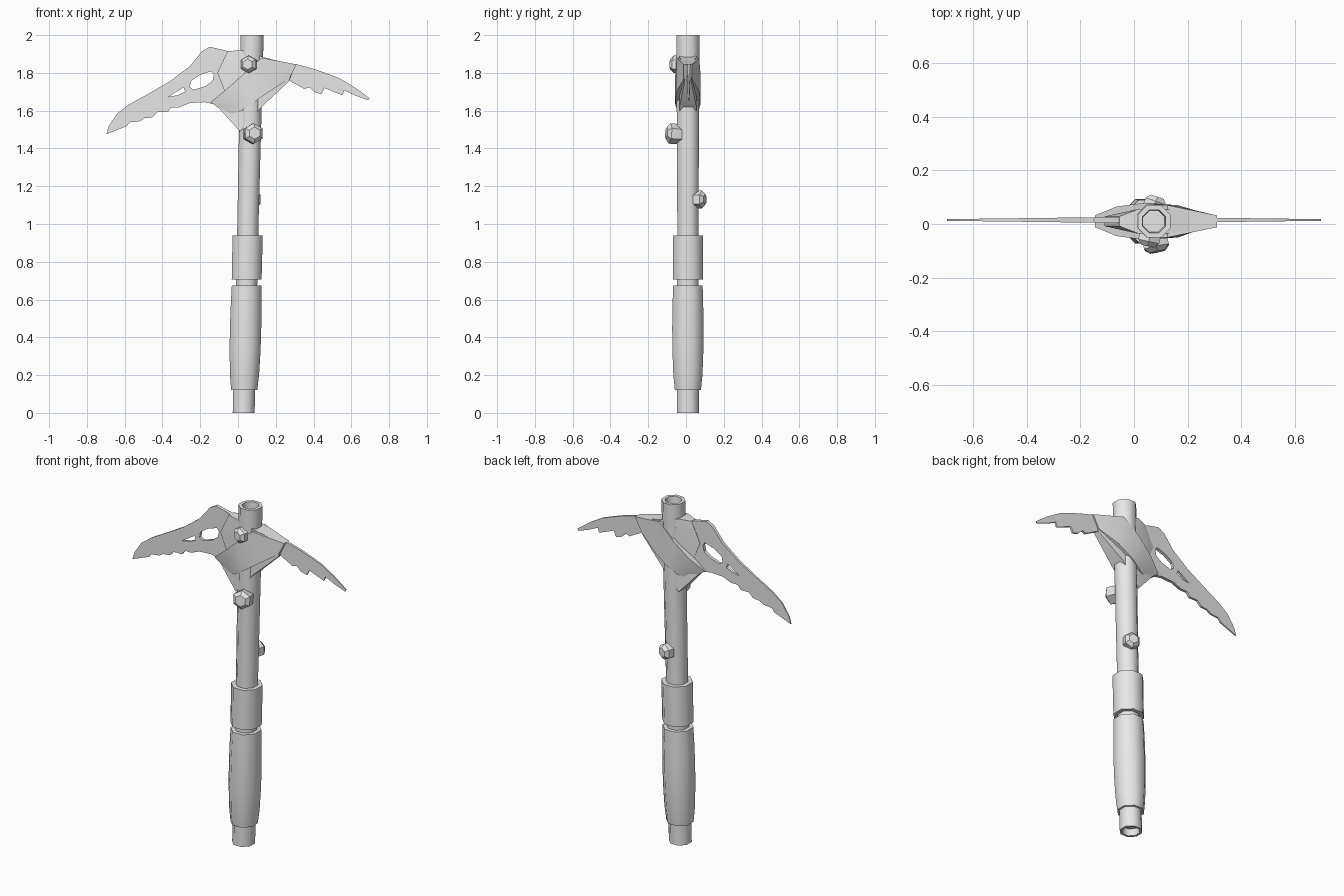
import bpy, bmesh, math
from mathutils import Vector, Matrix

cube = bpy.data.objects.get("Cube")
if cube:
    bpy.data.objects.remove(cube, do_unlink=True)

metal = bpy.data.materials.new("light_grey")
metal.use_nodes = True
GREY = (0.8, 0.8, 0.8, 1)
metal.diffuse_color = GREY
next(n for n in metal.node_tree.nodes if n.type == 'BSDF_PRINCIPLED').inputs["Base Color"].default_value = GREY

MID_Y = 0.01


def shaft_x(z):
    """Centre of the slightly leaning handle at a height."""
    return 0.03 + 0.0225 * z


def finish(bm, name, angle=50):
    bmesh.ops.recalc_face_normals(bm, faces=bm.faces[:])
    mesh = bpy.data.meshes.new(name)
    bm.to_mesh(mesh)
    bm.free()
    mesh.materials.append(metal)
    for p in mesh.polygons:
        p.use_smooth = True
    mesh.set_sharp_from_angle(angle=math.radians(angle))
    obj = bpy.data.objects.new(name, mesh)
    bpy.context.collection.objects.link(obj)
    return obj


def lathe(bm, profile, sides):
    """Polygonal turned solid; radii are measured to the flats."""
    k = 1 / math.cos(math.pi / sides)
    rings = []
    for r, z in profile:
        rings.append([bm.verts.new((r * k * math.cos((i + 0.5) * math.tau / sides),
                                    r * k * math.sin((i + 0.5) * math.tau / sides), z))
                      for i in range(sides)])
    for a, b in zip(rings, rings[1:]):
        for i in range(sides):
            j = (i + 1) % sides
            bm.faces.new((a[i], a[j], b[j], b[i]))
    bm.faces.new(rings[0][::-1])
    bm.faces.new(rings[-1])


def handle_part(name, profile):
    bm = bmesh.new()
    lathe(bm, profile, 8)
    for v in bm.verts:
        v.co.x += shaft_x(v.co.z)
        v.co.y += MID_Y
    finish(bm, name)


def bolt(name, z, direction, reach, r):
    bm = bmesh.new()
    lathe(bm, [(r * 0.8, 0), (r, reach - 0.05), (r, reach - 0.018), (r * 0.6, reach)], 6)
    turn = Vector(direction).to_track_quat('Z', 'Y').to_matrix().to_4x4()
    bm.transform(Matrix.Translation((shaft_x(z), MID_Y, z)) @ turn)
    finish(bm, name, 25)


def loft(name, stations, angle):
    """Closed shell through rows of (x, z) points, each row with a half thickness."""
    bm = bmesh.new()
    rings = []
    for pts, h in stations:
        front = [bm.verts.new((x, MID_Y - h, z)) for x, z in pts]
        back = [bm.verts.new((x, MID_Y + h, z)) for x, z in reversed(pts)]
        rings.append(front + back)
    n = len(rings[0])
    for a, b in zip(rings, rings[1:]):
        for i in range(n):
            j = (i + 1) % n
            bm.faces.new((a[i], a[j], b[j], b[i]))
    bm.faces.new(rings[0])
    bm.faces.new(rings[-1])
    finish(bm, name, angle)


def blade(name, loops):
    """Thin plate with optional holes, thinning towards the tip."""
    bm = bmesh.new()
    edges = []
    for pts in loops:
        vs = [bm.verts.new((x, 0, z)) for x, z in pts]
        edges += [bm.edges.new((vs[i - 1], vs[i])) for i in range(len(vs))]
    bmesh.ops.triangle_fill(bm, edges=edges, use_beauty=True, use_dissolve=False)
    old = bm.verts[:]
    bmesh.ops.extrude_face_region(bm, geom=bm.faces[:], use_keep_orig=True)
    old = set(old)
    for v in bm.verts:
        h = 0.012 - 0.009 * min(abs(v.co.x) / 0.7, 1)
        v.co.y = 0.015 + (-h if v in old else h)
    finish(bm, name, 30)


# Handle: hollow-ended shaft, grip and sleeve
handle_part("shaft", [(0.042, 0.04), (0.045, 0), (0.058, 0), (0.056, 1.0), (0.059, 1.6),
                      (0.061, 2.0), (0.043, 2.0), (0.04, 1.96)])
handle_part("grip", [(0.069, 0.12), (0.077, 0.2), (0.082, 0.33), (0.083, 0.45),
                     (0.081, 0.58), (0.078, 0.675)])
handle_part("sleeve", [(0.079, 0.705), (0.08, 0.94)])

# Bolts around the shaft
bolt("upper_bolt", 1.845, (-0.22, -1, 0), 0.095, 0.04)
bolt("middle_bolt", 1.47, (0.22, -1, 0.1), 0.117, 0.047)
bolt("lower_bolt", 1.13, (0.35, 1, 0), 0.097, 0.041)

# Head: collar plate behind a diagonal wrap
loft("head_collar", [
    ([(-0.055, 1.915), (-0.11, 1.8), (-0.07, 1.7), (-0.13, 1.645)], 0.018),
    ([(0.015, 1.92), (0.01, 1.8), (0.01, 1.7), (0.01, 1.49)], 0.045),
    ([(0.13, 1.885), (0.13, 1.8), (0.13, 1.7), (0.125, 1.62)], 0.045),
    ([(0.3, 1.84), (0.29, 1.81), (0.28, 1.79), (0.27, 1.755)], 0.017)], 40)
loft("diagonal_wrap", [
    ([(-0.145, 1.645), (-0.1, 1.612), (-0.055, 1.58)], 0.022),
    ([(-0.065, 1.71), (-0.03, 1.65), (0.01, 1.595)], 0.055),
    ([(0.025, 1.79), (0.045, 1.71), (0.07, 1.635)], 0.067),
    ([(0.125, 1.88), (0.145, 1.79), (0.165, 1.7)], 0.06),
    ([(0.31, 1.845), (0.29, 1.805), (0.27, 1.77)], 0.022)], 40)

# Long blade with two slots and a toothed lower edge
blade("long_blade", [
    [(-0.697, 1.475), (-0.685, 1.517), (-0.64, 1.585), (-0.575, 1.634), (-0.47, 1.692),
     (-0.36, 1.756), (-0.255, 1.835), (-0.19, 1.915), (-0.15, 1.938), (-0.07, 1.92),
     (-0.02, 1.9), (-0.02, 1.62), (-0.09, 1.62), (-0.125, 1.634), (-0.18, 1.645),
     (-0.255, 1.64), (-0.31, 1.618), (-0.352, 1.618), (-0.373, 1.592), (-0.425, 1.592),
     (-0.452, 1.565), (-0.495, 1.56), (-0.52, 1.544), (-0.574, 1.538), (-0.59, 1.517)],
    [(-0.25, 1.756), (-0.2, 1.79), (-0.14, 1.81), (-0.128, 1.79), (-0.135, 1.757),
     (-0.172, 1.73), (-0.235, 1.71), (-0.255, 1.725)],
    [(-0.368, 1.673), (-0.288, 1.724), (-0.28, 1.7), (-0.32, 1.682)]])

# Short blade with a toothed lower edge
blade("short_blade", [
    [(0.25, 1.85), (0.31, 1.846), (0.405, 1.82), (0.47, 1.797), (0.537, 1.772),
     (0.617, 1.724), (0.697, 1.666), (0.69, 1.655), (0.617, 1.682), (0.563, 1.708),
     (0.553, 1.682), (0.51, 1.698), (0.458, 1.72), (0.442, 1.687), (0.405, 1.698),
     (0.378, 1.724), (0.352, 1.715), (0.325, 1.73), (0.25, 1.77)]])
